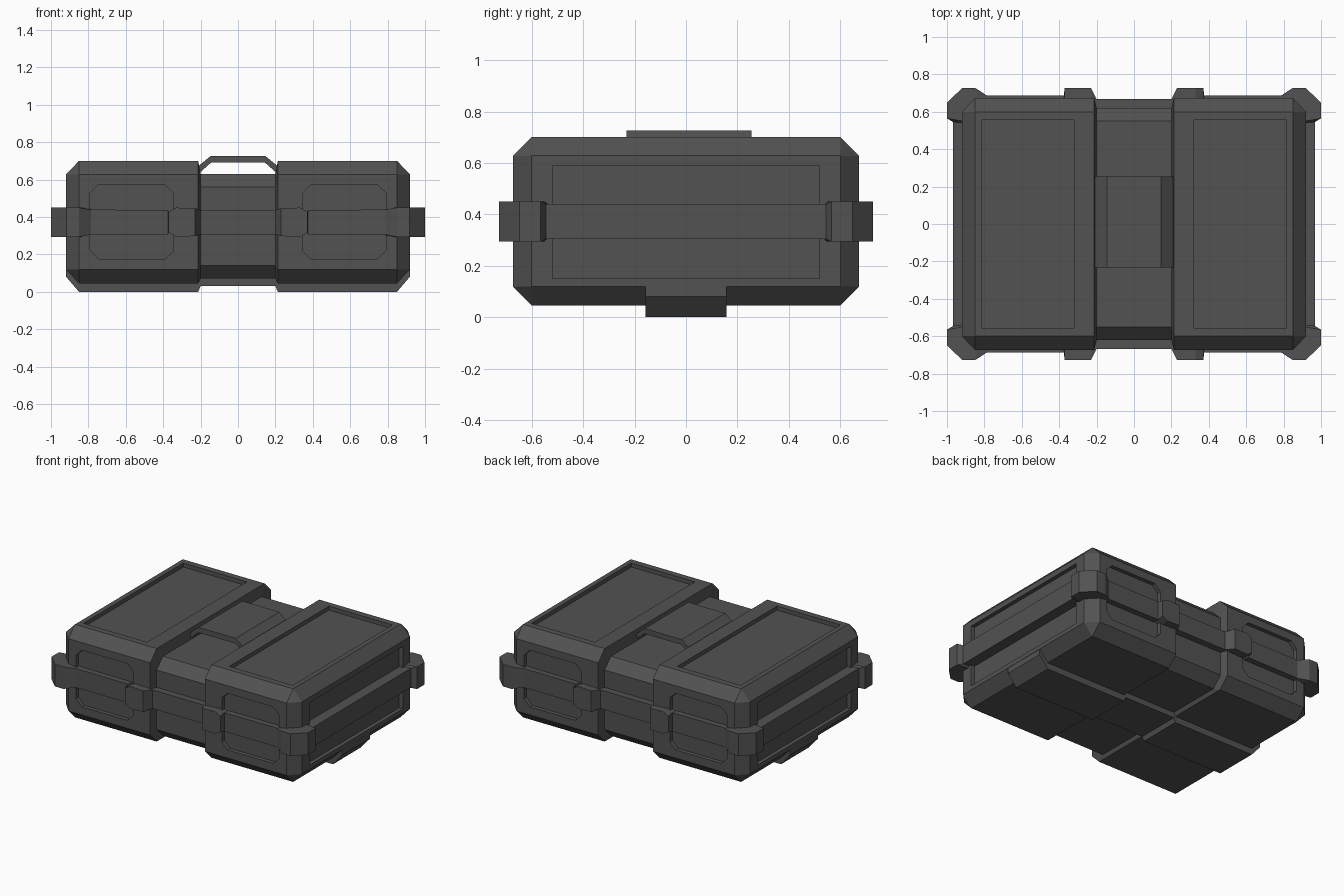
import bpy
import bmesh

if "Cube" in bpy.data.objects:
    bpy.data.objects.remove(bpy.data.objects["Cube"], do_unlink=True)

GREY = (0.085, 0.085, 0.085, 1)
mat = bpy.data.materials.new("dark grey plastic")
mat.use_nodes = True
mat.diffuse_color = GREY
bsdf = next(n for n in mat.node_tree.nodes if n.type == "BSDF_PRINCIPLED")
bsdf.inputs["Base Color"].default_value = GREY
bsdf.inputs["Roughness"].default_value = 0.6


def loft(bm, rings, loop=False):
    """Skin a list of equal point rings; cap the ends unless it loops."""
    rows = [[bm.verts.new(p) for p in ring] for ring in rings]
    n = len(rows[0])
    pairs = list(zip(rows, rows[1:]))
    if loop:
        pairs.append((rows[-1], rows[0]))
    else:
        bm.faces.new(rows[0])
        bm.faces.new(rows[-1])
    for a, b in pairs:
        for i in range(n):
            j = (i + 1) % n
            bm.faces.new((a[i], a[j], b[j], b[i]))


def finish(name, bm):
    bmesh.ops.remove_doubles(bm, verts=bm.verts, dist=0.0005)
    bmesh.ops.recalc_face_normals(bm, faces=bm.faces)
    mesh = bpy.data.meshes.new(name)
    bm.to_mesh(mesh)
    bm.free()
    mesh.materials.append(mat)
    obj = bpy.data.objects.new(name, mesh)
    bpy.context.collection.objects.link(obj)
    return obj


def chamfered(u0, u1, v0, v1, c):
    return [(u0 + c, v0), (u1 - c, v0), (u1, v0 + c), (u1, v1 - c),
            (u1 - c, v1), (u0 + c, v1), (u0, v1 - c), (u0, v0 + c)]


def mirrored(stations):
    """Stations from the outer end to the middle, repeated on the other side."""
    return [(-s[0], *s[1:]) for s in stations] + stations[::-1]


# Body: chamfered block with a sunken middle channel
stations = mirrored([(0.92, 0.6, 0.12, 0.628, 0), (0.85, 0.673, 0.045, 0.7, 0.073),
                     (0.213, 0.673, 0.045, 0.7, 0.073), (0.2, 0.62, 0.07, 0.63, 0.07)])
bm = bmesh.new()
loft(bm, [[(x, y, z) for y, z in chamfered(-h, h, z0, z1, c)]
          for x, h, z0, z1, c in stations])
body = finish("case_body", bm)

# Recessed panels on the lid, front, back and ends
bm = bmesh.new()
for s in (-1, 1):
    lid = [(0.32, -0.555), (0.815, -0.555), (0.815, 0.555), (0.32, 0.555)]
    loft(bm, [[(s * x, y, z) for x, y in lid] for z in (0.672, 0.8)])
    end = [(-0.52, 0.15), (0.52, 0.15), (0.52, 0.59), (-0.52, 0.59)]
    loft(bm, [[(s * x, y, z) for y, z in end] for x in (0.892, 1)])
    for t in (-1, 1):
        panel = chamfered(0.345, 0.79, 0.175, 0.573, 0.045)
        loft(bm, [[(s * x, t * y, z) for x, z in panel] for y in (0.645, 0.8)])
cutter = finish("panel_cutter", bm)
cutter.hide_render = True
mod = body.modifiers.new("panels", "BOOLEAN")
mod.operation = "DIFFERENCE"
mod.solver = "EXACT"
mod.object = cutter
bpy.context.view_layer.objects.active = body
bpy.ops.object.modifier_apply(modifier=mod.name)
bpy.data.objects.remove(cutter, do_unlink=True)

# Band around the seam, swelling into clips and corner guards (x, y, half height)
quarter = [(0.2, 0.667, 0.066), (0.23, 0.728, 0.074), (0.33, 0.728, 0.078),
           (0.372, 0.728, 0.056), (0.374, 0.686, 0.066), (0.785, 0.686, 0.067),
           (0.85, 0.728, 0.078), (0.918, 0.728, 0.078), (1, 0.648, 0.078),
           (1, 0.565, 0.078), (0.967, 0.545, 0.068)]
path = []
for sx, sy in ((1, 1), (1, -1), (-1, -1), (-1, 1)):
    part = [(sx * x, sy * y, h) for x, y, h in quarter]
    path += part if sx == sy else part[::-1]
MID = 0.372


def clamp(v, m):
    return max(-m, min(m, v))


bm = bmesh.new()
loft(bm, [[(x, y, MID - h), (x, y, MID + h),
           (clamp(x, 0.8), clamp(y, 0.53), MID + h),
           (clamp(x, 0.8), clamp(y, 0.53), MID - h)] for x, y, h in path], loop=True)
finish("seam_band", bm)

# Raised strip under the base
stations = mirrored([(0.919, 0.08), (0.85, 0), (0.213, 0), (0.2, 0.03)])
bm = bmesh.new()
loft(bm, [[(x, -0.157, z), (x, 0.157, z), (x, 0.157, 0.119), (x, -0.157, 0.119)]
          for x, z in stations])
finish("base_strip", bm)

# Carry handle bridging the channel
half = [(0.212, 0.672, 0.63), (0.145, 0.727, 0.69)]
bm = bmesh.new()
loft(bm, [[(x, -0.232, lo), (x, 0.254, lo), (x, 0.254, hi), (x, -0.232, hi)]
          for x, hi, lo in mirrored(half)])
finish("carry_handle", bm)
